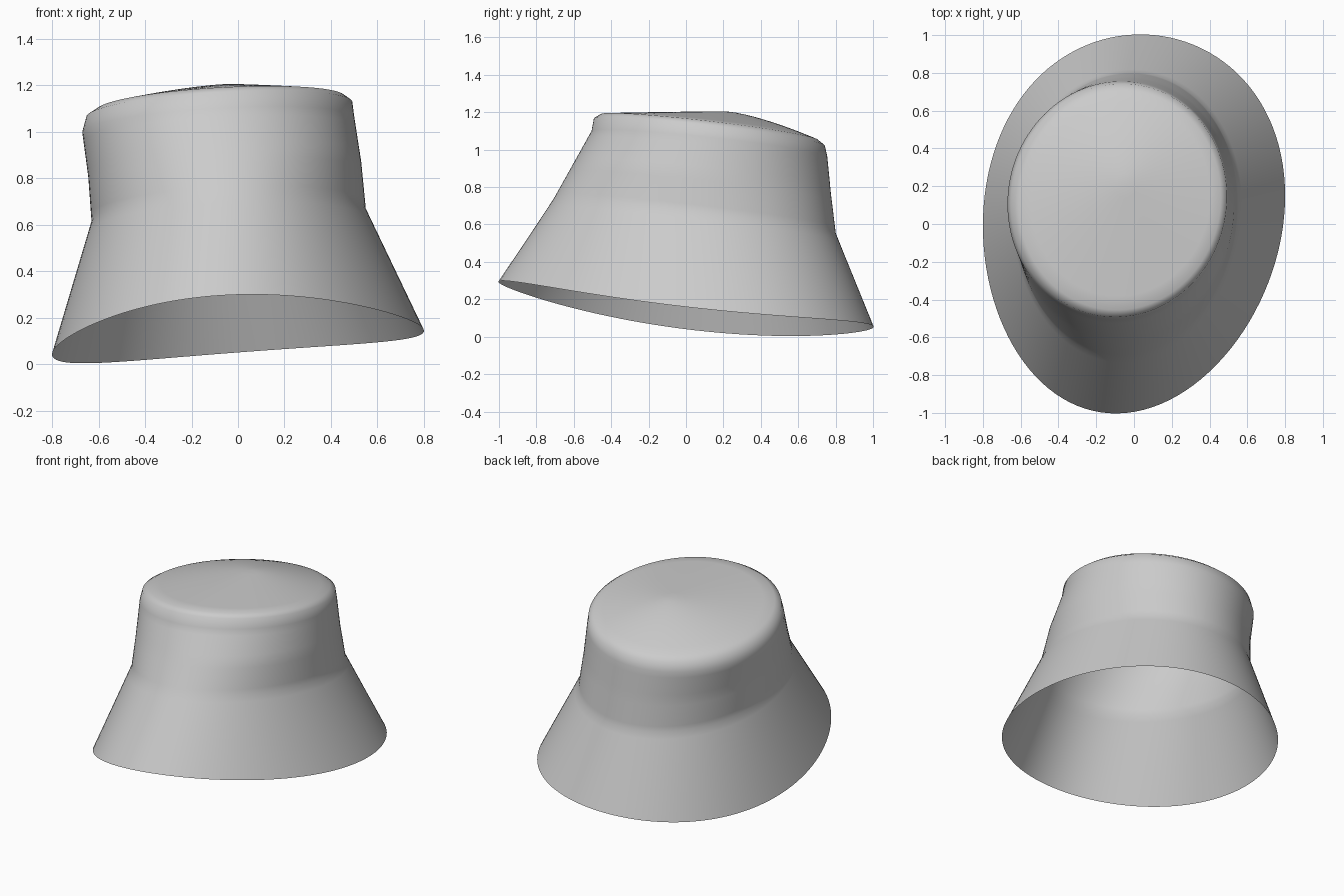
import bpy
import bmesh
from math import sin, cos, tau
from mathutils import Vector

cube = bpy.data.objects.get("Cube")
if cube:
    bpy.data.objects.remove(cube)

SEGMENTS = 112


def ring(height, center, radius, tilt, cup=0.0, skew=0.0, belly=0.0, lean=0.0):
    """Tilted, slightly skewed oval as a list of points."""
    points = []
    for i in range(SEGMENTS):
        c, s = cos(tau * i / SEGMENTS), sin(tau * i / SEGMENTS)
        x = center[0] + radius[0] * c - lean * s * s
        y = center[1] + radius[1] * s + belly * c * c + skew * c
        z = height + tilt[0] * x + tilt[1] * y + cup * y * y
        points.append(Vector((x, y, z)))
    return points


def between(a, b, steps):
    """Rings from a up to, but not including, b."""
    return [[p.lerp(q, k / steps) for p, q in zip(a, b)] for k in range(steps)]


# Main outlines, from the rim up to the edge of the crown
rim = ring(0.10, (0, 0), (0.8, 1.0), (0.075, -0.125),
           cup=0.075, skew=0.08, belly=0.07, lean=0.04)
seam = ring(0.65, (-0.04, 0.045), (0.59, 0.755), (0.05, -0.12),
            skew=0.03, belly=0.03)
waist = ring(0.85, (-0.057, 0.083), (0.587, 0.692), (0.06, -0.11), skew=0.02)
wall_top = ring(1.05, (-0.085, 0.125), (0.585, 0.63), (0.06, -0.11), skew=0.02)
shoulder = ring(1.115, (-0.08, 0.125), (0.572, 0.617), (0.06, -0.12), skew=0.02)
top_edge = ring(1.14, (-0.075, 0.125), (0.535, 0.58), (0.06, -0.12), skew=0.02)
apex = Vector((-0.04, 0.21, 1.205))

rings = (between(rim, seam, 12) + between(seam, waist, 6)
         + between(waist, wall_top, 5) + [wall_top, shoulder])

# Gently domed top of the crown
DOME_STEPS = 9
for k in range(DOME_STEPS):
    t = k / DOME_STEPS
    layer = [p.lerp(apex, t) for p in top_edge]
    rise = 1 - (1 - t) ** 1.4
    for p, edge in zip(layer, top_edge):
        p.z = edge.z + (apex.z - edge.z) * rise
    rings.append(layer)

# Skin the rings into one cloth surface, open at the rim
bm = bmesh.new()
loops = [[bm.verts.new(p) for p in layer] for layer in rings]
for low, high in zip(loops, loops[1:]):
    for i in range(SEGMENTS):
        j = (i + 1) % SEGMENTS
        bm.faces.new((low[i], low[j], high[j], high[i]))
tip = bm.verts.new(apex)
for i in range(SEGMENTS):
    bm.faces.new((loops[-1][i], loops[-1][(i + 1) % SEGMENTS], tip))
for face in bm.faces:
    face.smooth = True

mesh = bpy.data.meshes.new("bucket_hat")
bm.to_mesh(mesh)
bm.free()
hat = bpy.data.objects.new("bucket_hat", mesh)
bpy.context.collection.objects.link(hat)

# Plain grey cloth
cloth = bpy.data.materials.new("grey_cloth")
cloth.use_nodes = True
grey = (0.6, 0.6, 0.6, 1.0)
cloth.diffuse_color = grey
cloth.node_tree.nodes["Principled BSDF"].inputs["Base Color"].default_value = grey
mesh.materials.append(cloth)
